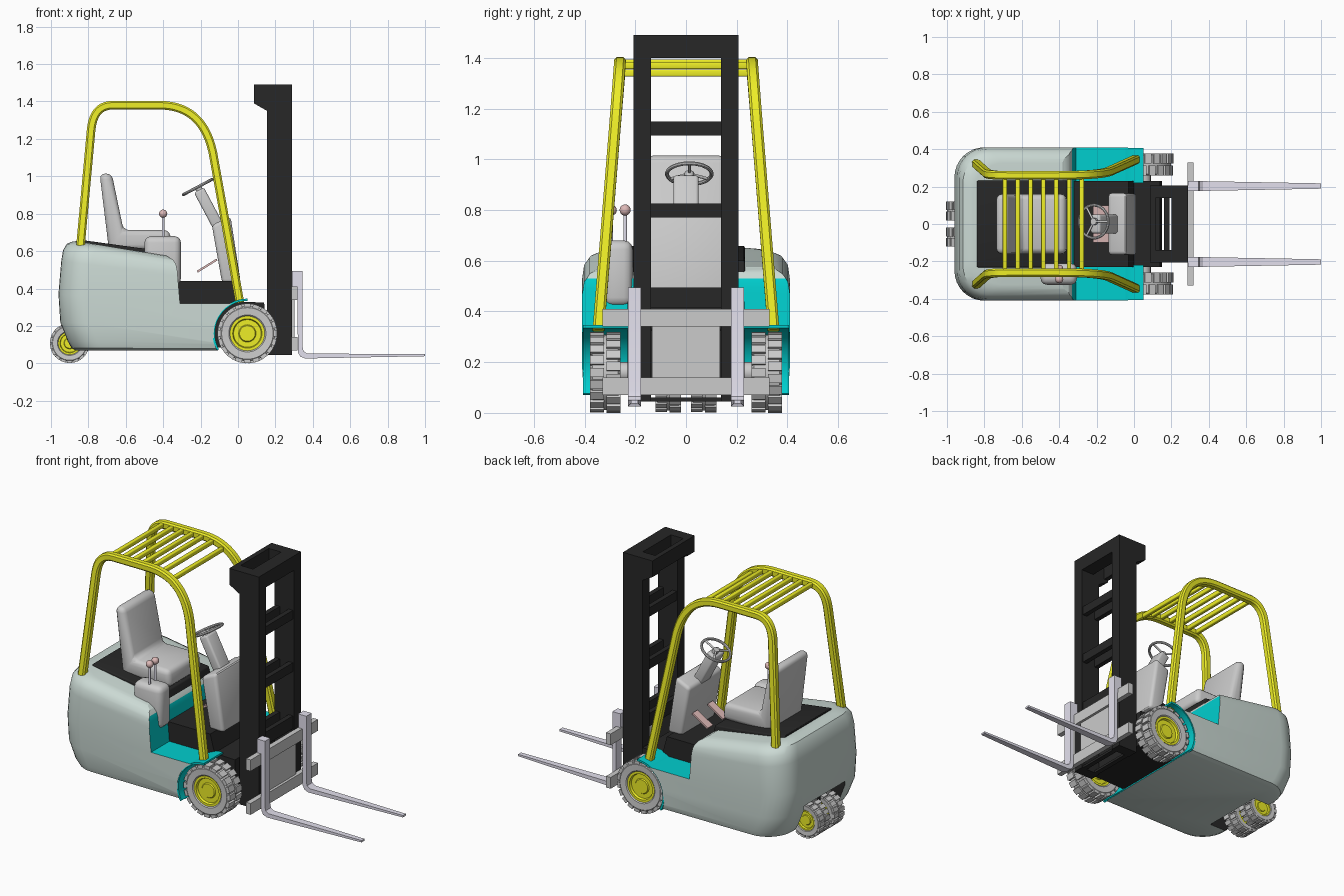
import bpy, bmesh
from math import sin, cos, pi, radians
from mathutils import Matrix, Vector

if "Cube" in bpy.data.objects:
    bpy.data.objects.remove(bpy.data.objects["Cube"])

COLORS = {"green": (0.60, 0.70, 0.66), "teal": (0.0, 0.62, 0.62), "black": (0.02, 0.02, 0.02),
          "yellow": (0.85, 0.85, 0.02), "steel": (0.77, 0.75, 0.85), "pink": (0.72, 0.48, 0.47)}
MATS = {}
for key, rgb in COLORS.items():
    MATS[key] = bpy.data.materials.new(key)
    MATS[key].diffuse_color = (*rgb, 1)


def smooth(ob):
    bpy.ops.object.select_all(action='DESELECT')
    ob.select_set(True)
    bpy.context.view_layer.objects.active = ob
    bpy.ops.object.shade_smooth_by_angle(angle=radians(32))


def finish(name, bm, *colors):
    bmesh.ops.recalc_face_normals(bm, faces=bm.faces)
    me = bpy.data.meshes.new(name)
    bm.to_mesh(me)
    bm.free()
    for c in colors:
        if c:
            me.materials.append(MATS[c])
    ob = bpy.data.objects.new(name, me)
    bpy.context.collection.objects.link(ob)
    smooth(ob)
    return ob


def bevel_sharp(bm, r, segs=3):
    bmesh.ops.recalc_face_normals(bm, faces=bm.faces)
    es = [e for e in bm.edges if e.calc_face_angle(0) > 0.45]
    bmesh.ops.bevel(bm, geom=es, offset=r, segments=segs, profile=0.5, affect='EDGES', clamp_overlap=True)


def prism(name, pts, y0, y1, color=None, bevel=0):
    """Side profile (x, z) extruded along y."""
    bm = bmesh.new()
    f = bm.faces.new([bm.verts.new((x, y0, z)) for x, z in pts])
    ext = bmesh.ops.extrude_face_region(bm, geom=[f])["geom"]
    bmesh.ops.translate(bm, vec=(0, y1 - y0, 0), verts=[v for v in ext if isinstance(v, bmesh.types.BMVert)])
    if bevel:
        bevel_sharp(bm, bevel)
    return finish(name, bm, color)


def box(name, x0, x1, y0, y1, z0, z1, color=None, bevel=0):
    return prism(name, [(x0, z0), (x1, z0), (x1, z1), (x0, z1)], y0, y1, color, bevel)


def loft(bm, rings, closed_loop=False):
    """Skin equal-length rings of points; cap the ends unless the loop closes."""
    vs = [[bm.verts.new(p) for p in r] for r in rings]
    n, m = len(vs[0]), len(vs)
    for j in range(m if closed_loop else m - 1):
        a, b = vs[j], vs[(j + 1) % m]
        for i in range(n):
            k = (i + 1) % n
            bm.faces.new((a[i], a[k], b[k], b[i]))
    if not closed_loop:
        bm.faces.new(vs[0])
        bm.faces.new(vs[-1])


def lathe_y(bm, prof, c, seg=48, closed=False):
    """Revolve (radius, y) profile about a y-axis through c."""
    loft(bm, [[(c[0] + r * cos(2 * pi * i / seg), c[1] + y, c[2] + r * sin(2 * pi * i / seg))
               for i in range(seg)] for r, y in prof], closed)


def rod(name, a, b, r, color=None):
    a, b = Vector(a), Vector(b)
    bm = bmesh.new()
    m = Matrix.Translation((a + b) / 2) @ (b - a).to_track_quat('Z', 'Y').to_matrix().to_4x4()
    bmesh.ops.create_cone(bm, cap_ends=True, segments=16, radius1=r, radius2=r, depth=(b - a).length, matrix=m)
    return finish(name, bm, color)


def disc(r, cx, cz, n=48, a0=0.0, a1=360.0):
    return [(cx + r * cos(radians(a0 + (a1 - a0) * i / n)), cz + r * sin(radians(a0 + (a1 - a0) * i / n)))
            for i in range(n + (a1 - a0 < 360))]


def bez(a, b, c, n=10):
    return [tuple((1 - t)**2 * p + 2 * t * (1 - t) * q + t * t * s for p, q, s in zip(a, b, c))
            for t in (i / n for i in range(n + 1))]


# Counterweight body: lofted plan outlines with rounded rear and sloping top
RAD = 0.16
rings = []
for s, xr, hy in [(0, -.87, .37), (.02, -.89, .395), (.08, -.91, .405), (.25, -.95, .41), (.5, -.96, .41),
                  (.8, -.945, .41), (.9, -.935, .402), (.96, -.915, .38), (.99, -.885, .35), (1, -.86, .325)]:
    half = [(.05, hy)] + [(xr + RAD - RAD * sin(a), hy - RAD + RAD * cos(a)) for a in (pi / 2 * i / 8 for i in range(9))]
    plan = half + [(x, -y) for x, y in reversed(half)]
    rings.append([(x, y, .07 + s * (.59 - .164 * (x + .9))) for x, y in plan])
bm = bmesh.new()
loft(bm, rings)
body = finish("counterweight_body", bm, "green", "teal", "black")


def carve(cutter, index_of):
    me = cutter.data
    me.materials.clear()
    for c in ("green", "teal", "black"):
        me.materials.append(MATS[c])
    for p in me.polygons:
        p.material_index = index_of(p)
    mod = body.modifiers.new("cut", 'BOOLEAN')
    mod.operation, mod.solver, mod.object = 'DIFFERENCE', 'EXACT', cutter
    bpy.context.view_layer.objects.active = body
    bpy.ops.object.modifier_apply(modifier=mod.name)
    bpy.data.objects.remove(cutter)


carve(prism("step_cutter", [(.2, .32), (-.31, .32), (-.325, .50), (-.332, .53), (-.348, .555), (-.375, .57),
                            (-.42, .60), (-.42, .9), (.2, .9)], -.6, .6),
      lambda p: 1 if p.center.z < .52 and abs(p.normal.y) < .5 else 0)
carve(prism("front_arch_cutter", disc(.18, .05, .16), -.6, .6), lambda p: 1)
carve(prism("rear_arch_cutter", disc(.145, -.90, .11), -.2, .2), lambda p: 2)
smooth(body)

# Black hood and floor
prism("engine_hood", [(-.84, .5), (-.84, .66), (-.5, .613), (-.36, .60), (-.32, .44), (-.32, .4)], -.232, .232, "black", .008)
prism("floor_frame", [(-.34, .08), (-.34, .44), (-.03, .44), (0, .33), (.14, .325), (.15, .09)], -.23, .23, "black")

# Wheels: tyre with two rows of staggered lugs, and a dished rim
def wheel(name, x, y, z, R, w, n):
    c = (x, y, z)
    bm = bmesh.new()
    side = [(.56 * R, .40 * w), (.62 * R, .48 * w), (.86 * R, .5 * w), (.93 * R, .42 * w)]
    lathe_y(bm, side + [(r, -v) for r, v in reversed(side)], c, closed=True)
    for i in range(2 * n):
        row = i % 2 * 2 - 1
        m = (Matrix.Translation(c) @ Matrix.Rotation(pi * i / n, 4, 'Y')
             @ Matrix.Translation((0, row * .27 * w, .935 * R))
             @ Matrix.Diagonal((2 * pi * R / n * .7, .46 * w, .12 * R, 1)))
        bmesh.ops.create_cube(bm, size=1, matrix=m)
    finish(name + "_tyre", bm)
    bm = bmesh.new()
    rim = [(.02 * R, .38 * w), (.26 * R, .38 * w), (.29 * R, .33 * w), (.46 * R, .33 * w), (.49 * R, .44 * w), (.58 * R, .44 * w)]
    lathe_y(bm, rim + [(r, -v) for r, v in reversed(rim)], c)
    finish(name + "_rim", bm, "yellow")


for s, side in ((-1, "near"), (1, "far")):
    wheel("front_wheel_" + side, .05, s * .318, .16, .16, .12, 20)
    wheel("rear_wheel_" + side, -.90, s * .07, .108, .106, .10, 18)
    prism("fender_" + side, disc(.186, .05, .16, 16, 90, 209) + disc(.174, .05, .16, 16, 90, 209)[::-1],
          *sorted((s * .22, s * .407)), "teal")
rod("front_axle", (.05, -.3, .16), (.05, .3, .16), .04)
rod("rear_axle", (-.90, -.1, .108), (-.90, .1, .108), .03)
rod("rear_steer_post", (-.90, 0, .1), (-.90, 0, .27), .018, "black")

# Overhead guard: two bent tubes leaning inward, joined by roof bars
path = ([(-.842, .63)] + bez((-.785, 1.25), (-.772, 1.38), (-.67, 1.38)) + bez((-.42, 1.38), (-.19, 1.38), (-.135, 1.13), 14)
        + [(.01, .325)])
for s, side in ((-1, "near"), (1, "far")):
    rings = []
    for i, (x, z) in enumerate(path):
        p, q = path[max(i - 1, 0)], path[min(i + 1, len(path) - 1)]
        t = Vector((q[0] - p[0], 0, q[1] - p[1])).normalized()
        nrm = Vector((-t.z, 0, t.x))
        ctr = Vector((x, s * (.345 - .081 * (z - .33)), z))
        a, b = .023, .014
        rings.append([ctr + nrm * u + Vector((0, v, 0)) for u, v in
                      ((a, b), (b, a), (-b, a), (-a, b), (-a, -b), (-b, -a), (b, -a), (a, -b))])
    bm = bmesh.new()
    loft(bm, rings)
    finish("guard_tube_" + side, bm, "yellow")
for i in range(7):
    x = -.69 + i * .0685
    z = 1.38 - 2 * max(0, x + .42)**2
    box(f"roof_bar_{i + 1}", x - .012, x + .012, -.262, .262, z - .014, z + .014, "yellow", .006)

# Seat
prism("seat", [(-.74, 1.015), (-.675, 1.015), (-.612, .712), (-.365, .712), (-.355, .605), (-.69, .605)],
      -.16, .16, None, .03)

# Dashboard, steering column and wheel
prism("dashboard", [(-.085, .43), (-.14, .74), (-.04, .785), (.015, .43)], -.165, .165, None, .02)
bm = bmesh.new()
tilt = Matrix.Rotation(radians(-28), 4, 'Y')
bmesh.ops.create_cube(bm, size=1, matrix=Matrix.Translation((-.155, 0, .825)) @ tilt @ Matrix.Diagonal((.06, .1, .23, 1)))
bevel_sharp(bm, .012)
finish("steering_column", bm)
top, axis = Vector((-.215, .013, .943)), tilt @ Vector((0, 0, 1))
ring_m = Matrix.Translation(top) @ tilt
bm = bmesh.new()
loft(bm, [[ring_m @ Vector(((.088 + .008 * cos(v)) * cos(u), (.088 + .008 * cos(v)) * sin(u), .008 * sin(v)))
           for v in (2 * pi * j / 8 for j in range(8))] for u in (2 * pi * i / 36 for i in range(36))], True)
finish("steering_wheel", bm)
rod("steering_hub", top - axis * .05, top + axis * .006, .018)
for i in range(3):
    a = 2 * pi * i / 3
    rod(f"steering_spoke_{i + 1}", top, ring_m @ Vector((.088 * cos(a), .088 * sin(a), 0)), .006)

# Pedals
for s, side in ((-1, "near"), (1, "far")):
    prism("pedal_" + side, [(-.22, .495), (-.215, .485), (-.11, .55), (-.115, .56)], *sorted((s * .05, s * .1)), "pink")

# Lever console with two control levers
box("lever_console", -.50, -.305, -.325, -.21, .42, .68, None, .035)
for i, y in enumerate((-.24, -.295)):
    rod(f"lever_{i + 1}", (-.40, y, .67), (-.40, y, .80), .007, "steel")
    bm = bmesh.new()
    bmesh.ops.create_uvsphere(bm, u_segments=16, v_segments=10, radius=.022, matrix=Matrix.Translation((-.40, y, .80)))
    finish(f"lever_knob_{i + 1}", bm, "pink")

# Mast: side rails with head bracket, head plates and ladder rungs
for s, side in ((-1, "near"), (1, "far")):
    prism("mast_rail_" + side, [(.155, .045), (.288, .045), (.288, 1.49), (.085, 1.49), (.085, 1.39), (.155, 1.35)],
          *sorted((s * .138, s * .207)), "black")
box("mast_head_front", .20, .288, -.207, .207, 1.40, 1.49, "black")
box("mast_head_rear", .085, .115, -.207, .207, 1.40, 1.49, "black")
for i, (z0, z1) in enumerate(((1.095, 1.15), (.77, .825), (.415, .495), (.045, .06))):
    box(f"mast_rung_front_{i + 1}", .25, .28, -.15, .15, z0, z1, "black")
    box(f"mast_rung_rear_{i + 1}", .16, .19, -.15, .15, z0, z1, "black")

# Fork carriage and forks
box("carriage_bar_top", .286, .318, -.33, .33, .34, .41)
box("carriage_bar_bottom", .286, .318, -.33, .33, .07, .14)
box("carriage_plate", .284, .302, -.135, .135, .13, .35)
fork = [(.29, .495), (.345, .495), (.345, .09), (.35, .065), (.37, .052), (1.0, .05), (1.0, .038),
        (.36, .026), (.333, .036), (.32, .06), (.318, .41), (.29, .41)]
for s, side in ((-1, "near"), (1, "far")):
    ob = prism("fork_" + side, fork, s * .203 - .026, s * .203 + .026, "steel")
    for v in ob.data.vertices:
        if v.co.x > .99:
            v.co.y = s * .203 + (v.co.y - s * .203) * .55

for m in bpy.data.materials:
    if m.users and not m.is_grease_pencil:
        m.use_nodes = True
        m.node_tree.nodes["Principled BSDF"].inputs["Base Color"].default_value = m.diffuse_color
